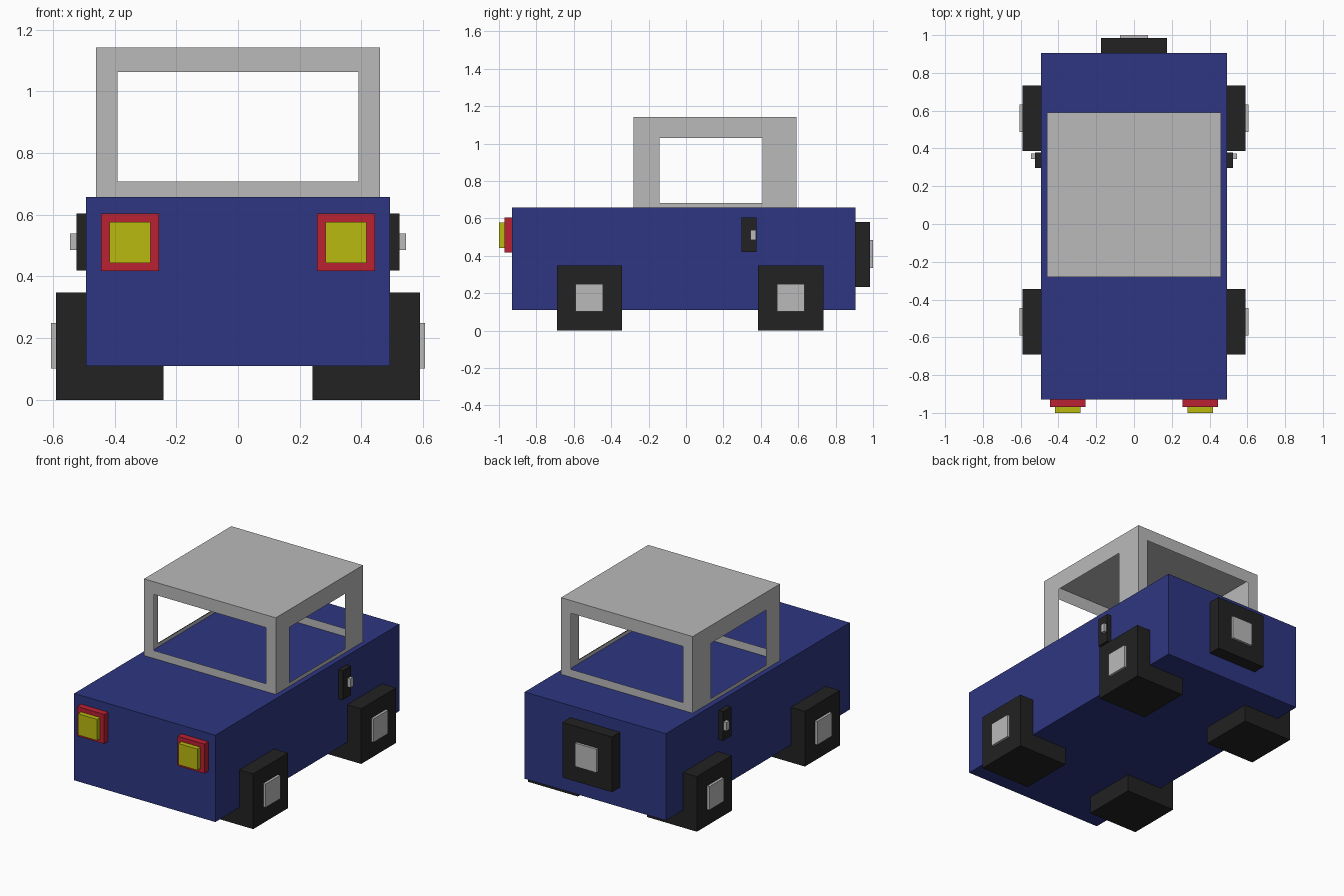
import bpy
import bmesh

cube = bpy.data.objects.get("Cube")
if cube:
    bpy.data.objects.remove(cube, do_unlink=True)


def material(name, rgb):
    m = bpy.data.materials.new(name)
    m.use_nodes = True
    colour = (*rgb, 1)
    m.diffuse_color = colour
    bsdf = next(n for n in m.node_tree.nodes if n.type == 'BSDF_PRINCIPLED')
    bsdf.inputs["Base Color"].default_value = colour
    return m


blue = material("body blue", (0.027, 0.037, 0.22))
black = material("rubber black", (0.016, 0.016, 0.016))
silver = material("silver grey", (0.49, 0.49, 0.49))
red = material("lamp red", (0.49, 0.015, 0.032))
yellow = material("lamp yellow", (0.49, 0.49, 0.005))


def finish(name, bm, mat):
    mesh = bpy.data.meshes.new(name)
    bm.to_mesh(mesh)
    bm.free()
    mesh.materials.append(mat)
    obj = bpy.data.objects.new(name, mesh)
    bpy.context.collection.objects.link(obj)
    return obj


def box(name, mat, xs, ys, zs):
    """Box between pairs of limits on each axis."""
    bm = bmesh.new()
    bmesh.ops.create_cube(bm, size=1)
    for v in bm.verts:
        v.co = [pair[1] if c > 0 else pair[0] for c, pair in zip(v.co, (xs, ys, zs))]
    return finish(name, bm, mat)


def pair(name, mat, xs, ys, zs):
    """Matching boxes on the left (+x) and right (-x)."""
    box("left_" + name, mat, xs, ys, zs)
    box("right_" + name, mat, (-xs[1], -xs[0]), ys, zs)


# Body
W = 0.493
FRONT, BACK, TOP = -0.93, 0.905, 0.658
box("body", blue, (-W, W), (FRONT, BACK), (0.11, TOP))

# Wheels and hubs
for end, y in (("front", -0.517), ("rear", 0.56)):
    pair(end + "_wheel", black, (0.242, 0.59), (y - 0.174, y + 0.174), (0, 0.348))
    pair(end + "_hub", silver, (0.59, 0.606), (y - 0.073, y + 0.073), (0.102, 0.25))

# Headlamps
pair("lamp_surround", red, (0.256, 0.444), (-0.97, FRONT), (0.418, 0.604))
pair("lamp", yellow, (0.284, 0.417), (-1, -0.97), (0.443, 0.577))

# Door handles
pair("handle_plate", black, (W, 0.524), (0.297, 0.378), (0.42, 0.604))
pair("handle_knob", silver, (0.524, 0.544), (0.345, 0.373), (0.485, 0.539))

# Spare wheel
box("spare_wheel", black, (-0.174, 0.174), (BACK, 0.985), (0.234, 0.582))
box("spare_hub", silver, (-0.074, 0.074), (0.985, 1), (0.336, 0.484))

# Cab: a thin open shell with a window in each wall
CX, CY0, CY1, CTOP = 0.46, -0.28, 0.59, 1.142
bm = bmesh.new()


def wall(outer, inner, place):
    """Rectangular frame between two (u0, u1, z0, z1) rectangles."""
    loops = []
    for u0, u1, z0, z1 in (outer, inner):
        corners = ((u0, z0), (u1, z0), (u1, z1), (u0, z1))
        loops.append([bm.verts.new(place(u, z)) for u, z in corners])
    a, b = loops
    for i in range(4):
        j = (i + 1) % 4
        bm.faces.new((a[i], a[j], b[j], b[i]))


for y in (CY0, CY1):
    wall((-CX, CX, TOP, CTOP), (-0.391, 0.391, 0.708, 1.062), lambda u, z: (u, y, z))
for x in (-CX, CX):
    wall((CY0, CY1, TOP, CTOP), (-0.143, 0.41, 0.682, 1.03), lambda u, z: (x, u, z))
roof = ((-CX, CY0), (CX, CY0), (CX, CY1), (-CX, CY1))
bm.faces.new([bm.verts.new((x, y, CTOP)) for x, y in roof])
bmesh.ops.remove_doubles(bm, verts=bm.verts, dist=0.0001)
bmesh.ops.recalc_face_normals(bm, faces=bm.faces)
roof_face = max(bm.faces, key=lambda f: f.calc_center_median().z)
if roof_face.normal.z < 0:
    bmesh.ops.reverse_faces(bm, faces=bm.faces)
finish("cab", bm, silver)
